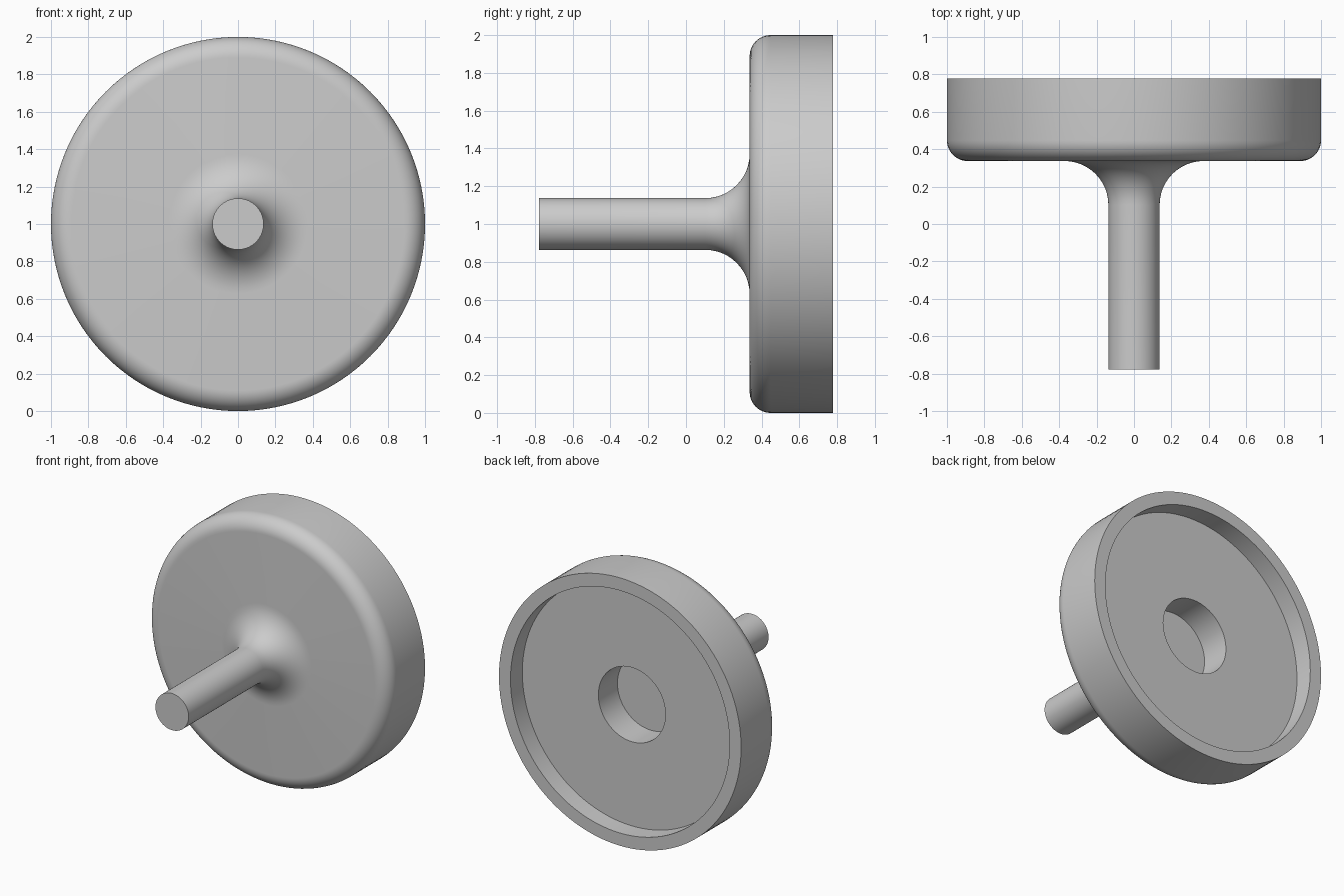
import bpy
import bmesh
from math import cos, sin, pi, radians
from mathutils import Matrix, Vector

cube = bpy.data.objects.get("Cube")
if cube:
    bpy.data.objects.remove(cube, do_unlink=True)

SEGMENTS = 128
HALF = 0.778            # half the overall depth
FACE = 0.337            # front face of the disc
ROD, ROOT = 0.137, 0.235   # rod radius and root fillet radius
EDGE = 0.11             # rounded rim radius

grey = bpy.data.materials.new("light_grey")
grey.use_nodes = True
colour = (0.6, 0.6, 0.6, 1)
grey.diffuse_color = colour
grey.node_tree.nodes["Principled BSDF"].inputs["Base Color"].default_value = colour


def arc(radius, y, size, start, end, steps=12):
    """Points of a fillet in the (radius, y) plane."""
    angles = [start + (end - start) * i / steps for i in range(steps + 1)]
    return [(radius + size * cos(a), y + size * sin(a)) for a in angles]


def lathe(name, profile):
    """Spin a (radius, y) profile about the horizontal y axis."""
    bm = bmesh.new()
    verts = [bm.verts.new((r, y, 0)) for r, y in profile]
    edges = [bm.edges.new(pair) for pair in zip(verts, verts[1:])]
    bmesh.ops.spin(bm, geom=verts + edges, cent=(0, 0, 0), axis=(0, 1, 0),
                   angle=2 * pi, steps=SEGMENTS, use_duplicate=False)
    bmesh.ops.remove_doubles(bm, verts=bm.verts, dist=0.0001)
    bmesh.ops.recalc_face_normals(bm, faces=bm.faces)
    bm.transform(Matrix.Translation(Vector((0, 0, 1))))
    mesh = bpy.data.meshes.new(name)
    bm.to_mesh(mesh)
    bm.free()
    mesh.materials.append(grey)
    obj = bpy.data.objects.new(name, mesh)
    bpy.context.collection.objects.link(obj)
    bpy.ops.object.select_all(action='DESELECT')
    obj.select_set(True)
    bpy.context.view_layer.objects.active = obj
    bpy.ops.object.shade_smooth_by_angle(angle=radians(30))
    return obj


# Rod, root fillet, rounded disc, rear recess and central bore in one profile
profile = [(0, -HALF), (ROD, -HALF)]
profile += arc(ROD + ROOT, FACE - ROOT, ROOT, pi, pi / 2)
profile += arc(1 - EDGE, FACE + EDGE, EDGE, -pi / 2, 0)
profile += [(1, HALF), (0.905, HALF), (0.905, HALF - 0.14),
            (0.277, HALF - 0.14), (0.277, HALF - 0.365), (0, HALF - 0.365)]
lathe("disc_with_rod", profile)
